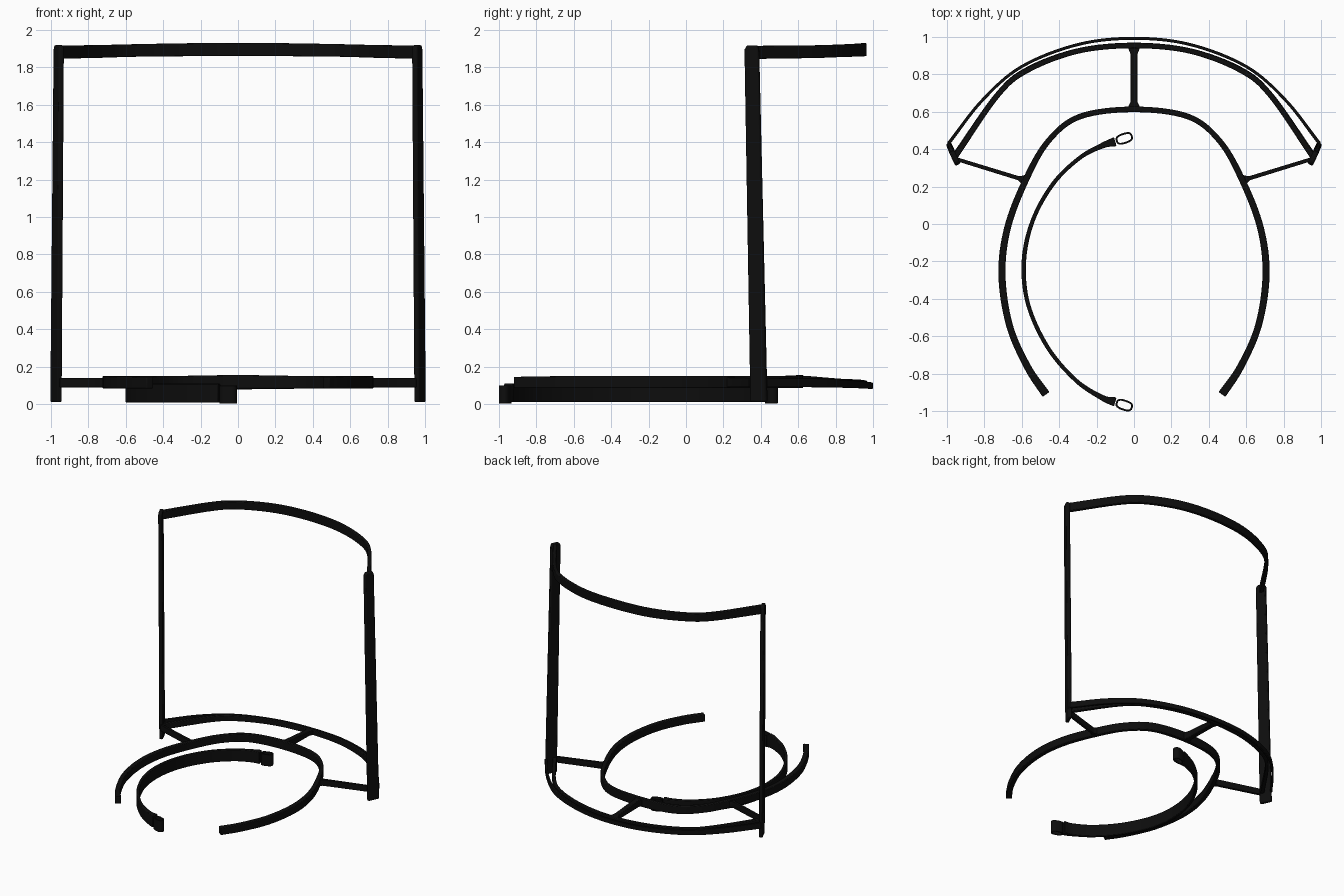
import bpy, bmesh, math
from mathutils import Vector

cube = bpy.data.objects.get("Cube")
if cube:
    bpy.data.objects.remove(cube, do_unlink=True)

black = bpy.data.materials.new("black plastic")
black.use_nodes = True
black.diffuse_color = (0.004, 0.004, 0.004, 1)
black.node_tree.nodes["Principled BSDF"].inputs["Base Color"].default_value = black.diffuse_color


def loft(name, rings, closed=False, bevel=0.005):
    """Skin four-cornered rings into one bar."""
    bm = bmesh.new()
    loops = [[bm.verts.new(p) for p in ring] for ring in rings]
    pairs = list(zip(loops, loops[1:]))
    if closed:
        pairs.append((loops[-1], loops[0]))
    else:
        bm.faces.new(loops[0])
        bm.faces.new(loops[-1])
    for a, b in pairs:
        for i in range(4):
            j = (i + 1) % 4
            bm.faces.new((a[i], a[j], b[j], b[i]))
    bmesh.ops.recalc_face_normals(bm, faces=bm.faces)
    mesh = bpy.data.meshes.new(name)
    bm.to_mesh(mesh)
    bm.free()
    ob = bpy.data.objects.new(name, mesh)
    bpy.context.collection.objects.link(ob)
    mesh.materials.append(black)
    mod = ob.modifiers.new("soft edges", "BEVEL")
    mod.width, mod.segments, mod.limit_method = bevel, 2, "ANGLE"
    bpy.ops.object.select_all(action="DESELECT")
    ob.select_set(True)
    bpy.context.view_layer.objects.active = ob
    bpy.ops.object.shade_smooth_by_angle(angle=math.radians(40))
    return ob


def smooth(points, steps=8):
    """Catmull-Rom curve through points of any dimension."""
    pts = [Vector(p) for p in points]
    pts = [pts[0] * 2 - pts[1]] + pts + [pts[-1] * 2 - pts[-2]]
    out = []
    for a, b, c, d in zip(pts, pts[1:], pts[2:], pts[3:]):
        for k in range(steps):
            t = k / steps
            out.append((b * 2 + (c - a) * t + (a * 2 - b * 5 + c * 4 - d) * t**2
                        + (b * 3 - a - c * 3 + d) * t**3) / 2)
    return out + [pts[-2]]


def ribbon(name, path, closed=False, bevel=0.005):
    """Upright band; path holds x, y, bottom z, top z, thickness."""
    rings = []
    n = len(path)
    for i, (x, y, low, high, thick) in enumerate(path):
        prev = path[i - 1] if closed or i else path[i]
        nxt = path[(i + 1) % n] if closed or i < n - 1 else path[i]
        d = Vector((nxt[0] - prev[0], nxt[1] - prev[1])).normalized() * thick / 2
        rings.append([(x - d.y, y + d.x, low), (x + d.y, y - d.x, low),
                      (x + d.y, y - d.x, high), (x - d.y, y + d.x, high)])
    return loft(name, rings, closed, bevel)


def mirrored(half):
    """Right half ending on the centre line, extended to the left."""
    return smooth(half + [(-p[0],) + p[1:] for p in reversed(half[:-1])])


# Open headband
ribbon("headband", mirrored([
    (-0.47, -0.91, 0.085, 0.145, 0.045), (-0.57, -0.76, 0.085, 0.148, 0.038),
    (-0.665, -0.54, 0.085, 0.15, 0.036), (-0.705, -0.27, 0.085, 0.15, 0.038),
    (-0.675, -0.02, 0.085, 0.15, 0.036), (-0.58, 0.23, 0.085, 0.15, 0.034),
    (-0.46, 0.44, 0.085, 0.15, 0.03), (-0.29, 0.573, 0.085, 0.152, 0.03),
    (0, 0.612, 0.085, 0.156, 0.03)]))

# Slotted lower visor rail: thick inner band and thin outer band
ribbon("lower_inner_rail", mirrored([
    (-0.96, 0.36, 0.09, 0.14, 0.03), (-0.73, 0.69, 0.09, 0.14, 0.026),
    (-0.57, 0.825, 0.088, 0.135, 0.026), (-0.3, 0.925, 0.086, 0.13, 0.026),
    (0, 0.955, 0.084, 0.125, 0.026)]))
ribbon("lower_outer_rail", mirrored([
    (-0.99, 0.43, 0.09, 0.14, 0.018), (-0.81, 0.66, 0.09, 0.138, 0.016),
    (-0.6, 0.84, 0.087, 0.13, 0.016), (-0.3, 0.958, 0.083, 0.12, 0.016),
    (0, 0.991, 0.08, 0.115, 0.016)]), bevel=0.003)

# Upper visor rail
ribbon("upper_rail", mirrored([
    (-0.958, 0.355, 1.845, 1.915, 0.03), (-0.73, 0.685, 1.85, 1.918, 0.028),
    (-0.57, 0.82, 1.855, 1.922, 0.028), (-0.3, 0.923, 1.858, 1.927, 0.028),
    (0, 0.952, 1.86, 1.93, 0.028)]))

# Struts with flared roots, and leaning posts
ribbon("centre_strut", [
    (0, 0.61, 0.09, 0.152, 0.08), (0, 0.65, 0.09, 0.15, 0.04),
    (0, 0.91, 0.086, 0.128, 0.04), (0, 0.95, 0.085, 0.125, 0.07)])
for side, label in ((1, "left"), (-1, "right")):
    ribbon(label + "_strut", [
        (side * 0.575, 0.232, 0.09, 0.145, 0.07), (side * 0.615, 0.244, 0.09, 0.142, 0.022),
        (side * 0.95, 0.347, 0.09, 0.14, 0.02)], bevel=0.003)
    rings = []
    for x, y, z, length in ((0.972, 0.39, 0.012, 0.094), (0.957, 0.352, 1.895, 0.08),
                            (0.957, 0.355, 1.918, 0.055)):
        along = Vector((-0.42, 0.91, 0)) * length / 2
        across = Vector((0.91, 0.42, 0)) * 0.015
        # posts flare outwards towards the back
        along.x = -along.x
        across.y = -across.y
        corners = [along + across, along - across, -along - across, across - along]
        rings.append([(side * (x + c.x), y + c.y, z) for c in corners])
    loft(label + "_post", rings, bevel=0.008)

# Loose rear strap with a slot at each end
LOW, HIGH = 0.01, 0.11
strap = [(-0.1, 0.44, 0.05), (-0.17, 0.418, 0.03), (-0.29, 0.353, 0.022), (-0.43, 0.217, 0.022),
         (-0.54, 0.02, 0.022), (-0.588, -0.2, 0.024), (-0.565, -0.43, 0.022),
         (-0.46, -0.66, 0.022), (-0.31, -0.835, 0.022), (-0.17, -0.927, 0.03), (-0.1, -0.95, 0.05)]
ribbon("strap", smooth([(x, y, LOW, HIGH, w) for x, y, w in strap]))
for label, cy, tilt in (("back", 0.457, 0.32), ("front", -0.967, -0.32)):
    loop = []
    for k in range(24):
        a = k * math.tau / 24
        u = 0.042 * math.copysign(abs(math.cos(a)) ** 0.7, math.cos(a))
        v = 0.024 * math.copysign(abs(math.sin(a)) ** 0.7, math.sin(a))
        loop.append((-0.052 + u * math.cos(tilt) - v * math.sin(tilt),
                     cy + u * math.sin(tilt) + v * math.cos(tilt), 0.003, 0.1, 0.01))
    ribbon(label + "_strap_loop", loop, closed=True, bevel=0.002)
